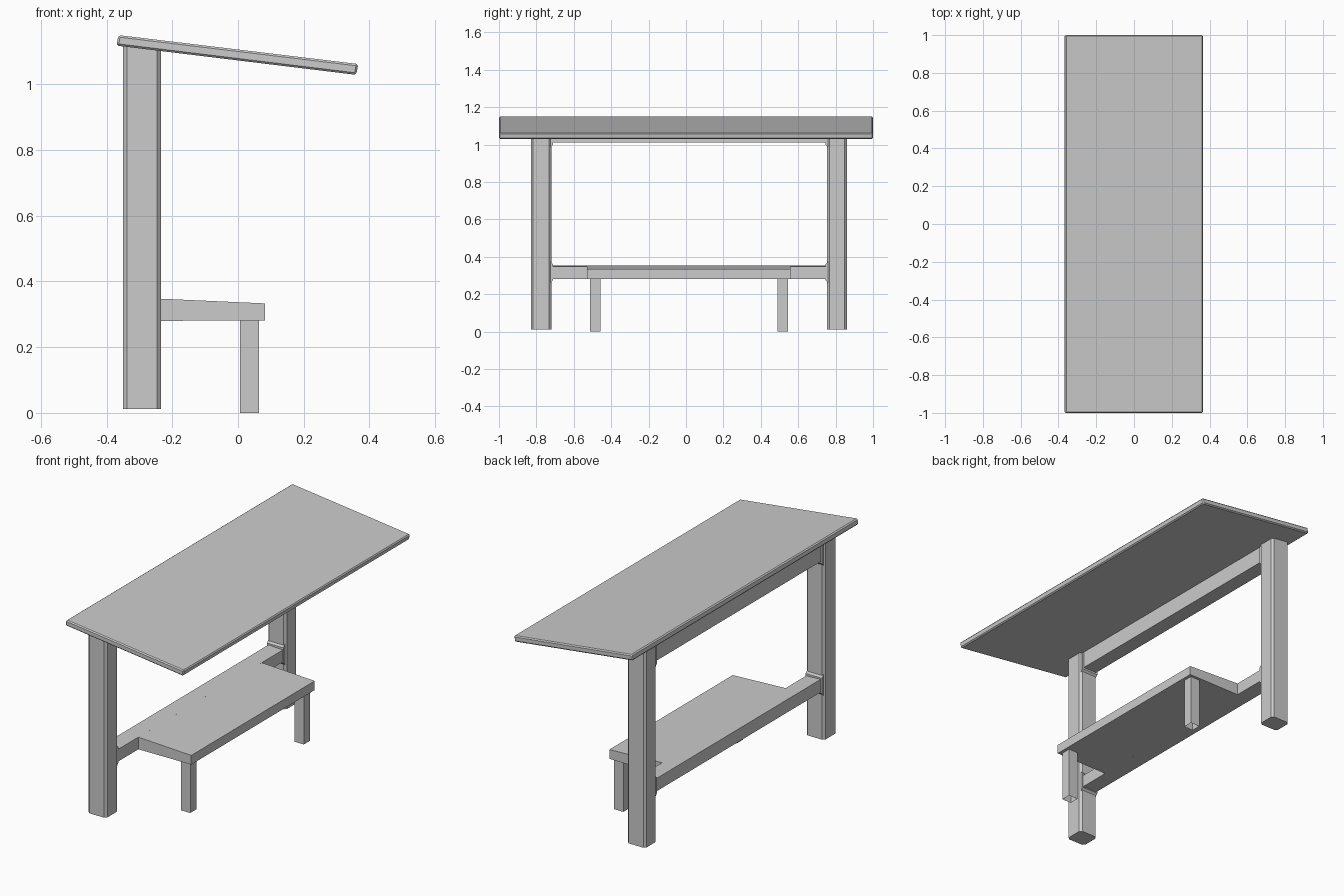
import bpy, bmesh
from mathutils import Vector

if "Cube" in bpy.data.objects:
    bpy.data.objects.remove(bpy.data.objects["Cube"])


def finish(name, bm, bevel=0.0, angle=0.6):
    bmesh.ops.recalc_face_normals(bm, faces=bm.faces)
    me = bpy.data.meshes.new(name)
    bm.to_mesh(me)
    bm.free()
    ob = bpy.data.objects.new(name, me)
    bpy.context.collection.objects.link(ob)
    if bevel:
        m = ob.modifiers.new("chamfer", 'BEVEL')
        m.width, m.segments = bevel, 1
        m.limit_method, m.angle_limit = 'ANGLE', angle
    return ob


def prism(name, pts, offset, bevel=0.0):
    """Extrude a closed 3D outline along an offset vector."""
    bm = bmesh.new()
    f = bm.faces.new([bm.verts.new(p) for p in pts])
    r = bmesh.ops.extrude_face_region(bm, geom=[f], use_keep_orig=True)
    bmesh.ops.translate(bm, vec=Vector(offset),
                        verts=[g for g in r['geom'] if isinstance(g, bmesh.types.BMVert)])
    return finish(name, bm, bevel)


def xz_prism(name, pts, y0, y1, bevel=0.0):
    return prism(name, [(x, y0, z) for x, z in pts], (0, y1 - y0, 0), bevel)


def under(x):
    """Height of the table top's underside."""
    return 1.118 - 0.121 * (x + 0.37)


def seat_z(x):
    return 0.348 - 0.045 * (x + 0.245)


# sloping top
xz_prism("top_panel", [(-0.37, 1.118), (-0.364, 1.150), (0.366, 1.062), (0.36, 1.029)],
         -1, 1, 0.006)

# chamfered posts, y position and inward direction
for side, y0, y1, inner, d in (("left", -0.83, -0.72, -0.72, 1),
                               ("right", 0.755, 0.86, 0.755, -1)):
    bm = bmesh.new()
    c, xa, xb = 0.012, -0.35, -0.235
    outline = [(xa + c, y0), (xb - c, y0), (xb, y0 + c), (xb, y1 - c),
               (xb - c, y1), (xa + c, y1), (xa, y1 - c), (xa, y0 + c)]
    low = [bm.verts.new((x, y, 0.012)) for x, y in outline]
    high = [bm.verts.new((x, y, under(x) + 0.002)) for x, y in outline]
    bm.faces.new(low)
    bm.faces.new(high)
    for i in range(8):
        j = (i + 1) % 8
        bm.faces.new((low[i], low[j], high[j], high[i]))
    finish("post_" + side, bm)

    # thickened pads where the rails meet the post
    for level, za, zb in (("lower", 0.25, 0.385), ("upper", 0.975, 1.10)):
        tip = zb - 0.025 if level == "lower" else zb
        prism("joint_pad_%s_%s" % (side, level),
              [(-0.343, inner - d * 0.012, za), (-0.343, inner + d * 0.009, za + 0.025),
               (-0.343, inner + d * 0.009, tip), (-0.343, inner - d * 0.012, zb)],
              (0.101, 0, 0))

# rails between the posts
xz_prism("upper_rail", [(-0.335, 1.01), (-0.25, 1.01), (-0.25, under(-0.25)),
                        (-0.335, under(-0.335))], -0.725, 0.757)
xz_prism("lower_rail", [(-0.335, 0.28), (-0.245, 0.28), (-0.245, 0.348),
                        (-0.335, 0.352)], -0.725, 0.757)

# footboard, gently sloping forward
xz_prism("footboard", [(-0.246, 0.28), (0.082, 0.282), (0.082, seat_z(0.082)),
                       (-0.246, 0.348)], -0.53, 0.56)

# short legs, open underneath
for side, y0, y1 in (("left", -0.513, -0.458), ("right", 0.49, 0.545)):
    bm = bmesh.new()
    bmesh.ops.create_cube(bm, size=1)
    for v in bm.verts:
        v.co = (0.035 + v.co.x * 0.058, (y0 + y1) / 2 + v.co.y * (y1 - y0),
                (v.co.z + 0.5) * 0.284)
    bmesh.ops.recalc_face_normals(bm, faces=bm.faces)
    bmesh.ops.delete(bm, geom=[f for f in bm.faces if f.normal.z < -0.9], context='FACES_ONLY')
    finish("leg_" + side, bm)
